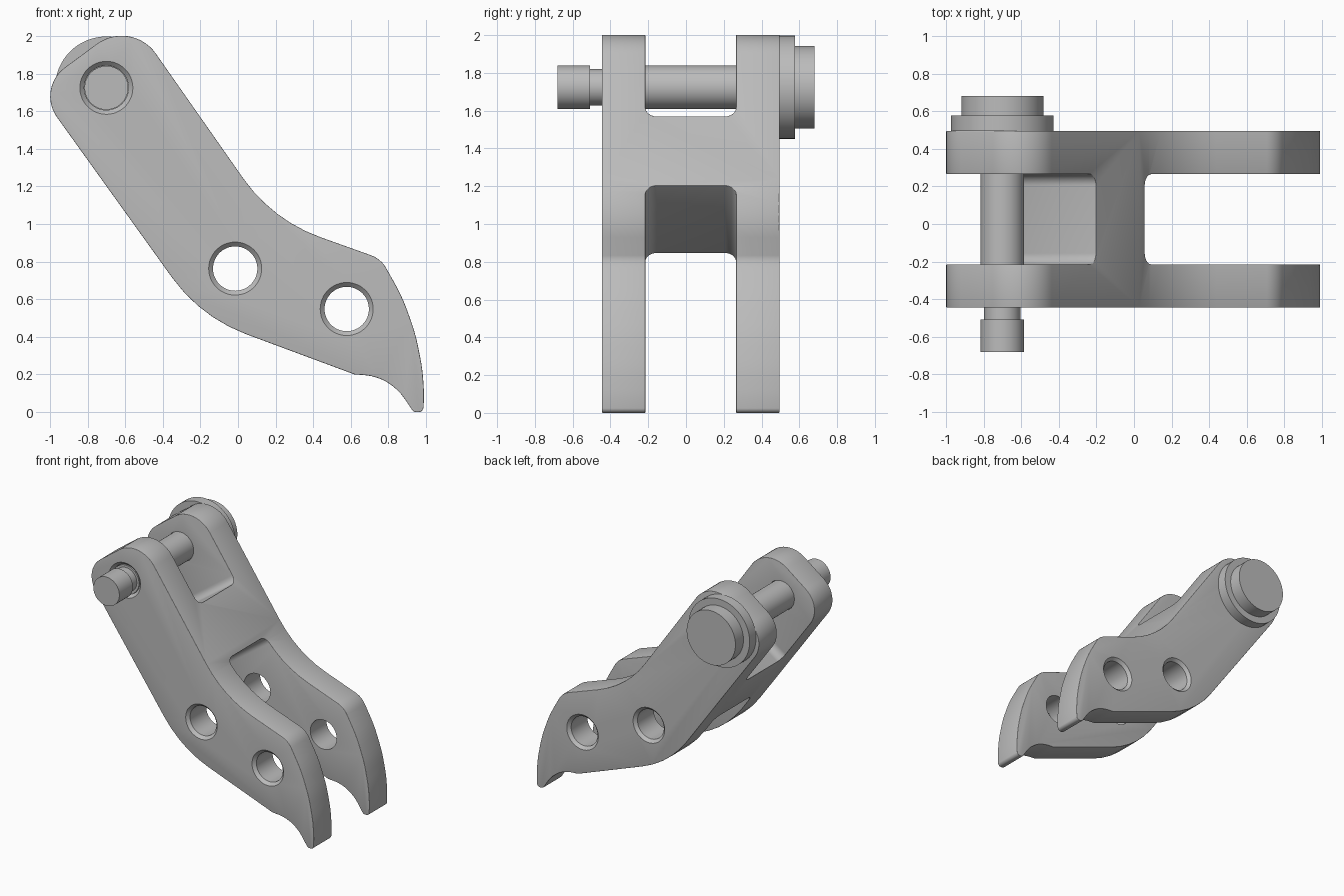
import bpy, bmesh, math
from mathutils import Vector

if "Cube" in bpy.data.objects:
    bpy.data.objects.remove(bpy.data.objects["Cube"], do_unlink=True)

FRONT, BACK = -0.445, 0.495            # outer faces of the two side plates
SLOT_FRONT, SLOT_BACK = -0.215, 0.265  # inner faces of the plates
PIN = (-0.70, 1.724)

steel = bpy.data.materials.new("steel grey")
steel.use_nodes = True
GREY = (0.5, 0.5, 0.5, 1)
steel.diffuse_color = GREY
steel.node_tree.nodes["Principled BSDF"].inputs["Base Color"].default_value = GREY


def finish(name, bm):
    """Turn a bmesh into a named, coloured object."""
    bmesh.ops.recalc_face_normals(bm, faces=bm.faces)
    mesh = bpy.data.meshes.new(name)
    bm.to_mesh(mesh)
    bm.free()
    mesh.materials.append(steel)
    obj = bpy.data.objects.new(name, mesh)
    bpy.context.collection.objects.link(obj)
    return obj


def rounded(corners):
    """Round each (x, y, radius) corner of a polygon with an arc."""
    out = []
    for i, (x, y, r) in enumerate(corners):
        p = Vector((x, y))
        a = Vector(corners[i - 1][:2]) - p
        b = Vector(corners[(i + 1) % len(corners)][:2]) - p
        if r == 0:
            out.append(p)
            continue
        half = a.angle(b) / 2
        reach = min(r / math.tan(half), a.length * 0.48, b.length * 0.48)
        r = reach * math.tan(half)
        a.normalize()
        b.normalize()
        centre = p + (a + b).normalized() * (r / math.sin(half))
        start, end = p + a * reach - centre, p + b * reach - centre
        turn = math.atan2(start.x * end.y - start.y * end.x, start.dot(end))
        n = max(3, math.ceil(abs(turn) / math.radians(7)))
        for k in range(n + 1):
            t = turn * k / n
            c, s = math.cos(t), math.sin(t)
            out.append(centre + Vector((start.x * c - start.y * s,
                                        start.x * s + start.y * c)))
    return out


def prism(name, points, origin, u, v, w, low, high):
    """Extrude a profile drawn on axes u, v along axis w."""
    bm = bmesh.new()
    o, u, v, w = (Vector(q) for q in (origin, u, v, w))
    rings = [[bm.verts.new(o + u * p[0] + v * p[1] + w * h) for p in points]
             for h in (low, high)]
    n = len(points)
    for ring in rings:
        bm.faces.new(ring)
    for i in range(n):
        j = (i + 1) % n
        bm.faces.new((rings[0][i], rings[0][j], rings[1][j], rings[1][i]))
    return finish(name, bm)


def lathe(bm, centre, profile, sides=48):
    """Turn a (y, radius) profile around an axis parallel to y."""
    rings = []
    for y, r in profile:
        rings.append([bm.verts.new((centre[0] + r * math.cos(math.tau * k / sides), y,
                                    centre[1] + r * math.sin(math.tau * k / sides)))
                      for k in range(sides)])
    bm.faces.new(rings[0])
    bm.faces.new(rings[-1])
    for a, b in zip(rings, rings[1:]):
        for k in range(sides):
            j = (k + 1) % sides
            bm.faces.new((a[k], a[j], b[j], b[k]))


def cut(obj, cutter):
    cutter.hide_render = True
    mod = obj.modifiers.new("cut", 'BOOLEAN')
    mod.operation, mod.solver, mod.object = 'DIFFERENCE', 'EXACT', cutter
    apply(obj, mod)
    bpy.data.objects.remove(cutter, do_unlink=True)


def select(obj):
    bpy.ops.object.select_all(action='DESELECT')
    obj.select_set(True)
    bpy.context.view_layer.objects.active = obj


def apply(obj, mod):
    select(obj)
    bpy.ops.object.modifier_apply(modifier=mod.name)


# Bent arm with a hooked toe, as one solid
outline = rounded([
    (-1.072, 1.72, 0.19), (-0.568, 2.093, 0.222), (0.183, 1.021, 0.85),
    (0.76, 0.815, 0.15), (0.875, 0.61, 0.9), (0.944, 0.415, 0.9),
    (0.981, 0.23, 0.9), (0.99, 0.09, 0.6), (0.985, 0.0, 0.03),
    (0.933, 0.0, 0.03), (0.86, 0.11, 0.3), (0.78, 0.17, 0.3),
    (0.70, 0.195, 0.3), (0.62, 0.20, 0), (-0.199, 0.504, 0.85)])
arm = prism("forked_arm", outline, (0, 0, 0), (1, 0, 0), (0, 0, 1), (0, 1, 0), FRONT, BACK)

# Slots that leave a web between the plates: one at the pin end, one at the toe end
along = Vector((0.58, 0, -0.8146))
across = Vector((0.8146, 0, 0.58))
for origin, axis in (((-0.2, 0, 1.572), -along), ((0.05, 0, 1.197), along)):
    profile = rounded([(0, SLOT_FRONT, 0.06), (2, SLOT_FRONT, 0),
                       (2, SLOT_BACK, 0), (0, SLOT_BACK, 0.06)])
    cut(arm, prism("slot_cutter", profile, origin, axis, (0, 1, 0), across, -2, 2))

# Softened edges
bevel = arm.modifiers.new("soft edges", 'BEVEL')
bevel.width, bevel.segments = 0.014, 3
bevel.limit_method, bevel.angle_limit = 'ANGLE', math.radians(50)
apply(arm, bevel)

# Three through holes, chamfered on the outer faces
bm = bmesh.new()
for centre in (PIN, (-0.015, 0.763), (0.578, 0.548)):
    lathe(bm, centre, [(FRONT - 0.02, 0.161), (FRONT + 0.023, 0.118),
                       (BACK - 0.023, 0.118), (BACK + 0.02, 0.161)])
cut(arm, finish("hole_cutter", bm))

# Pivot pin: grooved tip, shaft, flange and head
bm = bmesh.new()
lathe(bm, PIN, [(-0.68, 0.116), (-0.508, 0.116), (-0.508, 0.097), (-0.43, 0.097),
                (-0.43, 0.116), (BACK, 0.116), (BACK, 0.273), (0.577, 0.273),
                (0.577, 0.218), (0.68, 0.218)], 64)
pin = finish("pivot_pin", bm)

for obj in (arm, pin):
    select(obj)
    bpy.ops.object.shade_smooth_by_angle(angle=math.radians(38))
